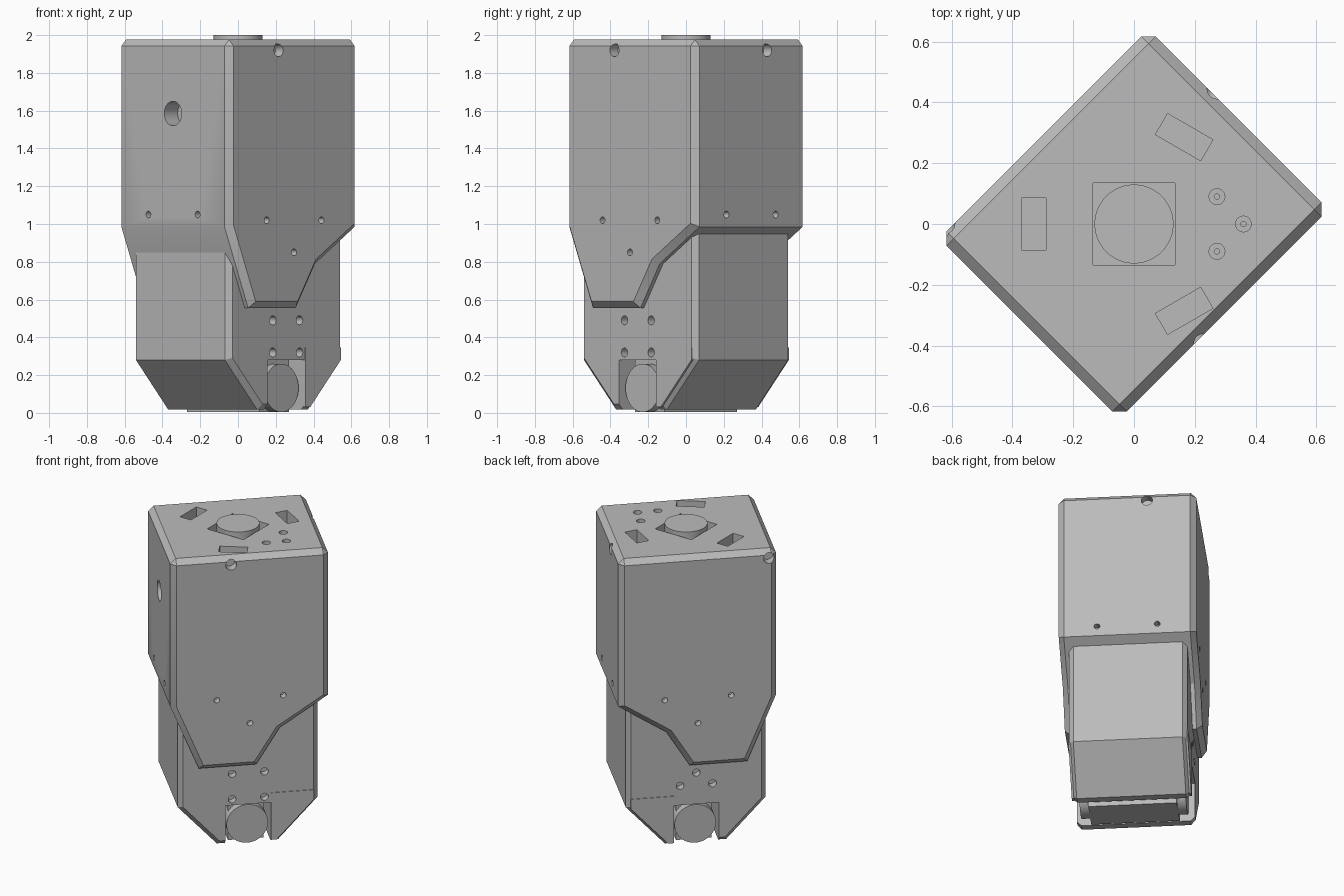
import bpy, bmesh
from math import radians, pi, cos, sin
from mathutils import Matrix, Vector

cube = bpy.data.objects.get("Cube")
if cube:
    bpy.data.objects.remove(cube, do_unlink=True)

TURN = radians(45)          # the housing stands diagonally on the grid
UX, UY = 0.487, 0.42        # upper housing half sizes
LX, LY = 0.431, 0.361       # lower housing half sizes
TOP = 1.976

grey = bpy.data.materials.new("light grey metal")
grey.use_nodes = True
grey.diffuse_color = (0.5, 0.5, 0.5, 1)
grey.node_tree.nodes["Principled BSDF"].inputs["Base Color"].default_value = (0.5, 0.5, 0.5, 1)


def make(name, bm):
    bmesh.ops.recalc_face_normals(bm, faces=bm.faces)
    mesh = bpy.data.meshes.new(name)
    bm.to_mesh(mesh)
    bm.free()
    mesh.materials.append(grey)
    obj = bpy.data.objects.new(name, mesh)
    bpy.context.collection.objects.link(obj)
    return obj


def prism(profile, y0, y1, bevel=0, top=None):
    """Extrude an x-z profile along y, chamfering the end outlines."""
    bm = bmesh.new()
    face = bm.faces.new([bm.verts.new((x, y0, z)) for x, z in profile])
    new = bmesh.ops.extrude_face_region(bm, geom=[face])["geom"]
    bmesh.ops.translate(bm, vec=(0, y1 - y0, 0),
                        verts=[g for g in new if isinstance(g, bmesh.types.BMVert)])
    bmesh.ops.recalc_face_normals(bm, faces=bm.faces)
    if bevel:
        def sharp(e):
            a, b = (v.co for v in e.verts)
            return abs(a.y - b.y) < 1e-4 or (top and min(a.z, b.z) > top - 1e-4)
        bmesh.ops.bevel(bm, geom=[e for e in bm.edges if sharp(e)], offset=bevel,
                        segments=1, affect='EDGES', clamp_overlap=False)
    return bm


def add_box(bm, center, size, angle=0):
    m = Matrix.Translation(center) @ Matrix.Rotation(angle, 4, 'Z') @ Matrix.Diagonal((*size, 1))
    bmesh.ops.create_cube(bm, size=1, matrix=m)


def add_cyl(bm, center, axis, radius, length, sides=24):
    rot = Vector(axis).to_track_quat('Z', 'Y').to_matrix().to_4x4()
    bmesh.ops.create_cone(bm, cap_ends=True, segments=sides, radius1=radius, radius2=radius,
                          depth=length, matrix=Matrix.Translation(center) @ rot)


def carve(obj, cutter_bm):
    cutter = make("cutter", cutter_bm)
    cutter.hide_render = True
    mod = obj.modifiers.new("cuts", 'BOOLEAN')
    mod.operation, mod.solver, mod.object = 'DIFFERENCE', 'EXACT', cutter
    mod.use_self = True
    bpy.context.view_layer.update()
    deps = bpy.context.evaluated_depsgraph_get()
    result = bpy.data.meshes.new_from_object(obj.evaluated_get(deps))
    obj.modifiers.clear()
    obj.data = result
    bpy.data.objects.remove(cutter, do_unlink=True)


# Upper housing with a pointed flap on both broad sides
upper = make("upper_housing", prism(
    [(-UX, TOP), (-UX, 0.985), (-0.31, 0.555), (0.045, 0.555), (0.19, 0.79), (UX, 0.985), (UX, TOP)],
    -UY, UY, 0.034, TOP))

cuts = bmesh.new()
# Screw holes in the broad sides
for s in (-1, 1):
    for x, z in ((-0.205, 1.02), (0.205, 1.02), (0, 0.85)):
        add_cyl(cuts, (x, s * UY, z), (0, 1, 0), 0.018, 0.1)
add_cyl(cuts, (-0.116, -UY, 1.92), (0, 1, 0), 0.034, 0.12)
add_cyl(cuts, (-0.44, UY, 1.92), (0, 1, 0), 0.034, 0.12)
# Screw holes and cable hole in the narrow sides
for s in (-1, 1):
    for y in (-0.184, 0.184):
        add_cyl(cuts, (s * UX, y, 1.05), (1, 0, 0), 0.018, 0.1)
add_cyl(cuts, (UX, 0.121, 1.92), (1, 0, 0), 0.034, 0.12)
add_cyl(cuts, (-UX, 0, 1.585), (1, 0, 0), 0.065, 0.2, 32)
# Three slots around the square socket on top
for k in range(3):
    a = pi + k * 2 * pi / 3 - TURN
    add_box(cuts, (0.33 * cos(a), 0.33 * sin(a), TOP), (0.08, 0.172, 0.24), a)
add_box(cuts, (0, 0, TOP), (0.27, 0.27, 0.2), -TURN)
# Counterbored holes on top
for x, y in ((0.273, 0.09), (0.36, 0), (0.273, -0.09)):
    p = Matrix.Rotation(-TURN, 3, 'Z') @ Vector((x, y, TOP))
    add_cyl(cuts, p, (0, 0, 1), 0.026, 0.06)
    add_cyl(cuts, p, (0, 0, 1), 0.009, 0.16, 16)
carve(upper, cuts)

# Lower housing, tapered towards the bottom
lower = make("lower_housing", prism(
    [(-LX, 1.2), (-LX, 0.28), (-0.19, 0.018), (0.19, 0.018), (LX, 0.28), (LX, 1.2)],
    -LY, LY, 0.028))
cuts = bmesh.new()
add_box(cuts, (0, 0, 0.13), (0.28, 1, 0.3))
front_holes = [(x, z) for x in (-0.1, 0.1) for z in (0.32, 0.49)]
back_holes = [(-0.1, 0.41), (0.1, 0.41), (0, 0.49)]
for s, holes in ((-1, front_holes), (1, back_holes)):
    for x, z in holes:
        add_cyl(cuts, (x, s * LY, z), (0, 1, 0), 0.024, 0.1)
carve(lower, cuts)

# Thin guard plates beside the roller
guards = [make(f"guard_plate_{side}", prism(
    [(0.14, 0.345), (0.14, 0.03), (0.175, 0.03), (0.405, 0.28), (0.405, 0.345)],
    s * (LY - 0.01), s * (LY + 0.004))) for side, s in (("front", -1), ("back", 1))]

# Roller and its carrier block in the bottom slot
bm = bmesh.new()
add_cyl(bm, (0, 0, 0.132), (0, 1, 0), 0.128, 0.65, 48)
roller = make("roller", bm)
bm = bmesh.new()
add_box(bm, (0, 0, 0.145), (0.22, 0.54, 0.28))
carrier = make("roller_carrier", bm)

# Round boss standing in the top socket
bm = bmesh.new()
add_cyl(bm, (0, 0, 1.93), (0, 0, 1), 0.13, 0.14, 48)
boss = make("top_boss", bm)

for obj in [upper, lower, roller, carrier, boss] + guards:
    obj.rotation_euler.z = TURN
    bpy.ops.object.select_all(action='DESELECT')
    obj.select_set(True)
    bpy.context.view_layer.objects.active = obj
    bpy.ops.object.shade_smooth_by_angle(angle=radians(25))
